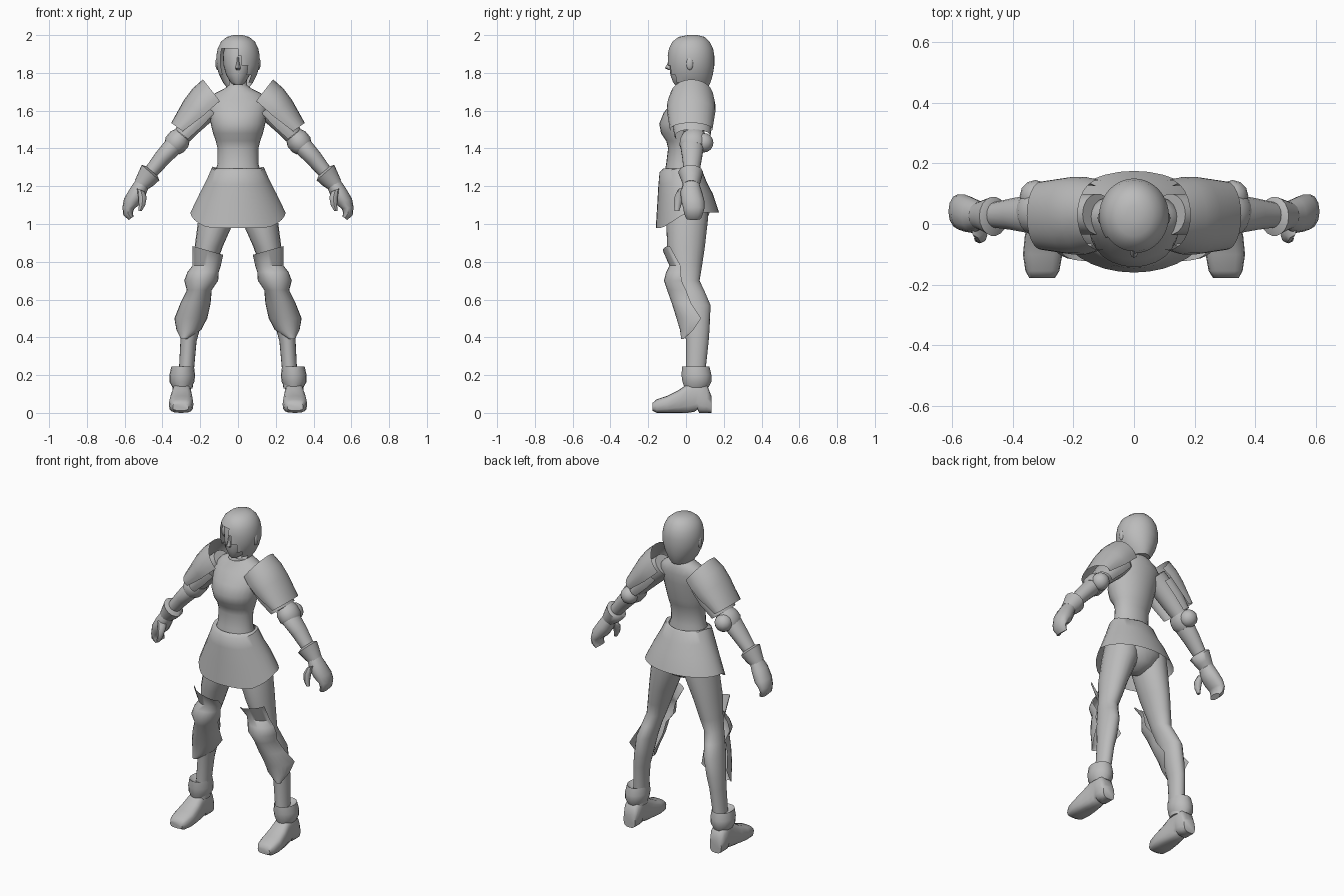
import bpy, bmesh, math
from mathutils import Vector

grey = bpy.data.materials.new("plain_grey")
grey.diffuse_color = (0.5, 0.5, 0.5, 1)


def ring(x, z, rx, yf, yb, tilt=0, arc=(0, 360), n=18):
    """Ellipse from front yf to back yb, tipped about the y axis."""
    t = math.radians(tilt)
    closed = arc[1] - arc[0] == 360
    out = []
    for i in range(n if closed else n + 1):
        a = math.radians(arc[0] + (arc[1] - arc[0]) * i / n)
        u = rx * math.cos(a)
        out.append(Vector((x + u * math.cos(t), (yf + yb) / 2 + (yb - yf) / 2 * math.sin(a),
                           z + u * math.sin(t))))
    return out


def foot_ring(x, y, rx, lo, hi, n=16):
    """Squarish upright ring facing along y."""
    sq = lambda v: math.copysign(abs(v) ** 0.65, v)
    return [Vector((x + rx * sq(math.cos(2 * math.pi * i / n)), y,
                    (lo + hi) / 2 + (hi - lo) / 2 * sq(math.sin(2 * math.pi * i / n))))
            for i in range(n)]


def finish(name, bm, mirror=False, angle=50):
    bmesh.ops.recalc_face_normals(bm, faces=bm.faces)
    me = bpy.data.meshes.new(name)
    bm.to_mesh(me)
    bm.free()
    me.materials.append(grey)
    ob = bpy.data.objects.new(name, me)
    bpy.context.collection.objects.link(ob)
    bpy.ops.object.select_all(action='DESELECT')
    ob.select_set(True)
    bpy.context.view_layer.objects.active = ob
    bpy.ops.object.shade_smooth_by_angle(angle=math.radians(angle))
    if mirror:
        m = ob.modifiers.new("mirror", 'MIRROR')
        m.use_mirror_merge = False
    return ob


def loft(name, rings, mirror=False, closed=True, caps=True, cut=None, angle=50):
    bm = bmesh.new()
    vs = [[bm.verts.new(p) for p in r] for r in rings]
    n = len(rings[0])
    for a, b in zip(vs, vs[1:]):
        for i in range(n if closed else n - 1):
            j = (i + 1) % n
            bm.faces.new((a[i], a[j], b[j], b[i]))
    if closed and caps:
        bm.faces.new(vs[0])
        bm.faces.new(vs[-1])
    if cut:
        bmesh.ops.delete(bm, geom=[f for f in bm.faces if cut(f.calc_center_median())],
                         context='FACES')
    return finish(name, bm, mirror, angle)


def ball(name, c, s, mirror=False):
    bm = bmesh.new()
    bmesh.ops.create_uvsphere(bm, u_segments=12, v_segments=8, radius=1)
    for v in bm.verts:
        v.co = Vector((c[i] + v.co[i] * s[i] for i in range(3)))
    return finish(name, bm, mirror)


# Torso with neck, and hips under the skirt
loft("torso", [ring(0, *r, n=24) for r in (
    (1.24, .13, -.12, .07), (1.32, .108, -.105, .055), (1.40, .108, -.095, .055),
    (1.44, .118, -.105, .07), (1.48, .132, -.132, .08), (1.53, .144, -.142, .09),
    (1.59, .15, -.118, .10), (1.65, .16, -.07, .105), (1.69, .125, -.04, .10),
    (1.715, .075, -.025, .09), (1.735, .048, -.015, .075), (1.82, .045, -.02, .07))])
loft("hips", [ring(0, *r) for r in (
    (1.28, .12, -.11, .07), (1.18, .16, -.11, .13), (1.08, .165, -.10, .135),
    (1.02, .09, -.07, .11), (.985, .03, -.02, .05))])

# Skirt, hem dipping at the front
skirt = [ring(0, *r, n=32) for r in (
    (1.295, .115, -.118, .075), (1.305, .138, -.14, .085), (1.24, .165, -.146, .11),
    (1.16, .205, -.152, .142), (1.06, .252, -.16, .175))]
for k, r in enumerate(skirt):
    for p in r:
        back = max(0, p.y) / .175
        front = min(1, 1.3 * max(0, -p.y) / .16)
        p.z -= (0, .03 * front + .045 * back, .03 * front + .03 * back,
                .05 * front, .08 * front)[k]
loft("skirt", skirt, caps=False)

# Face, nose, ears
loft("face", [ring(0, *r, n=24) for r in (
    (1.735, .02, -.058, 0), (1.75, .04, -.068, .03), (1.79, .063, -.083, .08),
    (1.84, .077, -.088, .10), (1.90, .08, -.087, .10), (1.94, .07, -.075, .10))])
loft("nose", [ring(0, *r, n=8) for r in (
    (1.815, .010, -.092, -.07), (1.825, .014, -.112, -.07), (1.85, .008, -.098, -.07),
    (1.885, .005, -.09, -.07))])
ball("ear", (.108, .02, 1.85), (.012, .02, .035), True)

# Bobbed hair, opened over the face with a fringe sweeping to one side
loft("hair", [ring(0, *r, n=40) for r in (
    (2.0, .025, .01, .06), (1.99, .06, -.04, .10), (1.965, .09, -.072, .125),
    (1.93, .107, -.09, .143), (1.89, .115, -.097, .15), (1.84, .115, -.097, .15),
    (1.79, .10, -.09, .142), (1.75, .08, -.08, .13), (1.72, .058, -.06, .115))],
     cut=lambda c: c.z < 1.93 and c.y < -.01 and -.088 < c.x < -.01 + (1.95 - c.z) * .38
     or c.z < 1.73 and c.z > 1.99)

# Arms
loft("upper_arm", [ring(*r) for r in (
    (.12, 1.65, .07, -.035, .10, 45), (.17, 1.61, .07, -.035, .10, 42),
    (.25, 1.52, .056, -.02, .10, 40), (.32, 1.44, .046, 0, .095, 40))], True)
loft("forearm", [ring(*r) for r in (
    (.31, 1.455, .044, 0, .095, 40), (.345, 1.41, .05, -.03, .095, 40),
    (.40, 1.35, .045, -.02, .085, 41), (.49, 1.24, .034, -.008, .065, 41))], True)
ball("elbow_guard", (.325, .092, 1.43), (.052, .053, .052), True)
loft("elbow_band", [ring(*r) for r in (
    (.295, 1.47, .05, -.02, .105, 40), (.31, 1.45, .062, -.03, .11, 40),
    (.335, 1.42, .062, -.035, .11, 40), (.35, 1.40, .05, -.02, .10, 40))], True)

# Gloves
loft("glove_cuff", [ring(*r) for r in (
    (.455, 1.28, .038, -.01, .07, 41), (.463, 1.272, .062, -.04, .09, 41),
    (.49, 1.235, .052, -.025, .08, 41), (.515, 1.205, .040, -.015, .07, 40))], True, angle=70)
loft("hand", [ring(*r, n=12) for r in (
    (.505, 1.215, .04, -.015, .07, 40), (.53, 1.17, .045, -.03, .085, 30),
    (.56, 1.12, .046, -.025, .098, 18), (.58, 1.085, .032, -.015, .098, 5),
    (.582, 1.055, .026, -.01, .09, -15), (.566, 1.03, .016, 0, .08, -35))], True)
loft("thumb", [ring(*r, n=8) for r in (
    (.515, 1.18, .025, -.045, .02, 25), (.505, 1.14, .022, -.062, -.01, 0),
    (.508, 1.10, .017, -.064, -.025, 0), (.518, 1.07, .009, -.06, -.035, 0))], True)

# Shoulder armour, two overlapping plates
loft("shoulder_plate", [ring(*r, arc=(-105, 105), n=14) for r in (
    (.115, 1.675, .115, -.085, .145, 52), (.16, 1.635, .115, -.10, .155, 46),
    (.205, 1.59, .105, -.10, .155, 40), (.305, 1.50, .06, -.085, .14, 36))],
     True, closed=False)
loft("lower_shoulder_plate", [ring(*r, arc=(-115, 115), n=12) for r in (
    (.15, 1.61, .08, -.075, .135, 42), (.215, 1.54, .08, -.075, .14, 40),
    (.285, 1.465, .06, -.06, .13, 38))], True, closed=False)

# Legs
loft("leg", [ring(*r, n=20) for r in (
    (.095, 1.15, .09, -.10, .12), (.112, 1.03, .098, -.105, .117),
    (.155, .88, .074, -.10, .10), (.178, .78, .062, -.075, .085),
    (.198, .70, .053, -.06, .072), (.215, .64, .05, -.05, .10),
    (.232, .57, .052, -.035, .13), (.25, .45, .05, -.008, .125),
    (.262, .38, .043, 0, .12), (.272, .24, .04, 0, .105), (.28, .13, .04, 0, .105))], True)

# Knee and shin guard, open at the back
loft("shin_guard", [ring(*r, arc=(180, 360), n=12) for r in (
    (.16, .86, .085, -.122, -.05, 16), (.166, .78, .075, -.088, .03),
    (.185, .745, .083, -.105, .05), (.195, .70, .09, -.117, .07),
    (.205, .65, .066, -.10, .10), (.225, .58, .08, -.075, .13),
    (.25, .50, .087, -.05, .21), (.26, .44, .066, -.032, .11),
    (.287, .39, .015, -.025, .0))], True, closed=False)

# Boots with a folded cuff
loft("boot_cuff", [ring(*r) for r in (
    (.285, .225, .042, 0, .11), (.293, .245, .06, -.022, .125), (.295, .20, .068, -.025, .136),
    (.297, .165, .066, -.02, .135), (.297, .135, .05, -.01, .12))], True)
loft("boot", [foot_ring(*r) for r in (
    (.303, -.178, .042, .012, .052), (.302, -.155, .056, 0, .072),
    (.301, -.10, .065, 0, .09), (.30, -.04, .06, 0, .12), (.298, .01, .052, 0, .155),
    (.298, .045, .05, .006, .17), (.298, .06, .05, .018, .17), (.298, .07, .05, 0, .17),
    (.298, .11, .05, 0, .15), (.298, .134, .04, 0, .09))], True)
